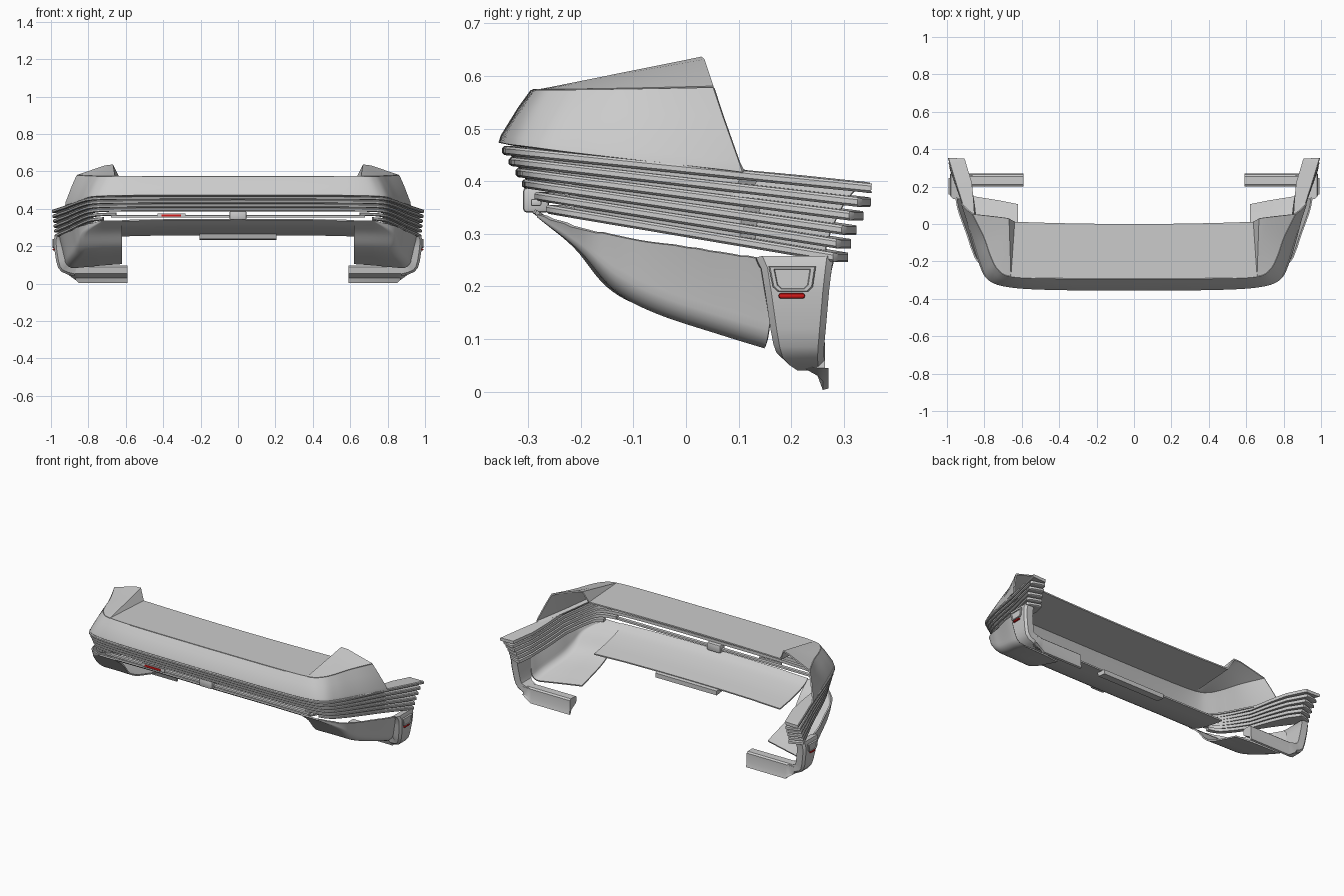
import bpy, bmesh, math
from mathutils import Vector

if "Cube" in bpy.data.objects:
    bpy.data.objects.remove(bpy.data.objects["Cube"])


def spline(pts, n=6):
    """Catmull-Rom curve through control points."""
    p = [Vector(q) for q in pts]
    p = [2 * p[0] - p[1]] + p + [2 * p[-1] - p[-2]]
    out = []
    for i in range(1, len(p) - 2):
        a, b, c, d = p[i - 1:i + 3]
        for j in range(n):
            t = j / n
            out.append(0.5 * (2 * b + (c - a) * t + (2 * a - 5 * b + 4 * c - d) * t * t
                              + (3 * b - a - 3 * c + d) * t ** 3))
    return out + [p[-2]]


def loft(name, sections, ring=False, caps=(False, False), thick=0, mirror=True):
    """Skin a list of equal-length point sections."""
    bm = bmesh.new()
    rows = [[bm.verts.new(v) for v in s] for s in sections]
    n = len(rows[0])
    for a, b in zip(rows, rows[1:]):
        for i in range(n if ring else n - 1):
            j = (i + 1) % n
            bm.faces.new((a[i], a[j], b[j], b[i]))
    if caps[0]:
        bm.faces.new(rows[0])
    if caps[1]:
        bm.faces.new(rows[-1])
    bmesh.ops.remove_doubles(bm, verts=bm.verts, dist=1e-5)
    bmesh.ops.recalc_face_normals(bm, faces=bm.faces)
    return finish(name, bm, thick, mirror)


def finish(name, bm, thick=0, mirror=False, color=None):
    me = bpy.data.meshes.new(name)
    bm.to_mesh(me)
    bm.free()
    ob = bpy.data.objects.new(name, me)
    bpy.context.collection.objects.link(ob)
    if thick:
        m = ob.modifiers.new("thickness", 'SOLIDIFY')
        m.thickness, m.offset = thick, 0
    if mirror:
        m = ob.modifiers.new("mirror", 'MIRROR')
        m.merge_threshold = 0.001
    if color:
        me.materials.append(color)
    return ob


def box(name, x, y, z, bevel=0.0, mirror=False, color=None):
    bm = bmesh.new()
    bmesh.ops.create_cube(bm, size=1)
    for v in bm.verts:
        v.co = [(r[0] + r[1]) / 2 + c * (r[1] - r[0]) for r, c in zip((x, y, z), v.co)]
    if bevel:
        bmesh.ops.bevel(bm, geom=bm.edges[:], offset=bevel, segments=2, affect='EDGES', profile=0.5)
    return finish(name, bm, 0, mirror, color)


def outward(path):
    """Outward plan normals along a path running from the centre to the back."""
    res = []
    for i in range(len(path)):
        t = path[min(i + 1, len(path) - 1)] - path[max(i - 1, 0)]
        res.append(Vector((t.y, -t.x, 0)).normalized())
    if path[0].x < 1e-4:
        res[0] = Vector((0, -1, 0))
    return res


red = bpy.data.materials.new("red")
red.diffuse_color = (0.65, 0.01, 0.01, 1)
red.use_nodes = True
red.node_tree.nodes["Principled BSDF"].inputs["Base Color"].default_value = red.diffuse_color

# Upper shell: sloped wall, raised side fins and deck
bottom = spline([(0, -.353, .475), (.45, -.349, .475), (.68, -.333, .472), (.775, -.295, .467),
                 (.818, -.21, .456), (.862, -.07, .44), (.922, .108, .42)])
top = spline([(0, -.292, .571), (.45, -.289, .571), (.66, -.278, .571), (.728, -.24, .571),
              (.765, -.17, .572), (.80, -.07, .574), (.86, .053, .577)])
n = len(bottom)
start = 12
sections = []
for i, (b, t, nm) in enumerate(zip(bottom, top, outward(bottom))):
    mid = b.lerp(t, .1) + nm * .002
    bulge = b.lerp(t, .65) + nm * .003
    sections.append([b - nm * .03 - Vector((0, 0, .005)), b, mid, bulge, t])
loft("upper_bumper_wall", sections, thick=.008)
fin = []
corner = Vector((.66, -.278, .571))
for i in range(start, n):
    f = (i - start) / (n - 1 - start)
    fin.append([top[i]] + [corner.lerp(Vector(e), f) for e in
                           ((.71, .036, .628), (.67, .03, .633), (.64, .012, .571))])
loft("corner_fin", fin, thick=.008)
deck = [p for p in top[:13]]
loft("rear_deck", [deck, [Vector((p.x * .64 / .66, .012 * (p.x / .66) ** 2, .571)) for p in deck]],
     thick=.008)

# Wrap-around slats, the lower two only at the corners
plan = spline([(0, -.35, 0), (.45, -.347, 0), (.69, -.332, 0), (.785, -.295, 0), (.83, -.21, 0),
               (.87, -.08, 0), (.918, .1, 0), (.962, .24, 0), (.995, .35, 0)])
front_y = [-.350, -.337, -.324, -.312, -.300, -.288]
back_y = [.352, .326, .310, .296, .285, .279]
front_z = [.458, .437, .416, .395, .373, .35]
back_z = [.386, .360, .334, .307, .281, .255]


def slat_path(k):
    out = []
    for p in plan:
        f = (p.y + .35) / .7
        out.append(Vector((p.x * (1 - .003 * k), front_y[k] + f * (back_y[k] - front_y[k]),
                           front_z[k] + f * (back_z[k] - front_z[k]))))
    return out


paths = [slat_path(k) for k in range(6)]
up = Vector((0, 0, 1))
for k, path in enumerate(paths):
    s = [0, 0, 0, 0, 11, 14][k]
    sections = []
    for p, nm in list(zip(path, outward(path)))[s:]:
        f = min(max((p.y + .05) / .25, 0), 1)
        d, h = .03 + .055 * f, .0085 + .0005 * f
        back = -nm * d
        back.y = max(back.y, -.02) if p.y > 0 else back.y
        back.y = min(back.y, .35 - p.y) if p.y > .2 else back.y
        sections.append([p + back + up * h, p - nm * .004 + up * h, p + up * h * .5,
                         p - up * h * .5, p - nm * .005 - up * h, p + back - up * h])
    # rounded tip
    last = sections[-1]
    mid = sum(last, Vector()) / 6
    tip = [mid + (v - mid) * .7 + Vector((0, .006, 0)) for v in last]
    if k:
        sections.append(tip)
    loft(f"slat_{k + 1}", sections, ring=True, caps=(s > 0, True))


def backing(name, ks, s, e):
    """Sheet closing the gaps between slats."""
    rows = []
    for k in ks:
        nm = outward(paths[k])
        rows.append([p - m * (.015 if p.y < .11 else .04) for p, m in zip(paths[k], nm)][s:e])
    loft(name, rows, thick=.006)


backing("front_slat_backing", range(4), 0, 22)
backing("side_slat_backing", range(6), 21, len(plan) - 2)

# Centre grille bar, latch block and badge
box("grille_bar", (-.68, .68), (-.295, -.275), (.353, .366), .003)
box("latch_block", (-.045, .045), (-.31, -.26), (.34, .388), .008)
box("badge_plate", (-.43, -.28), (-.302, -.292), (.352, .375), .003)
box("badge_insert", (-.41, -.305), (-.306, -.299), (.358, .369), .002, color=red)

# Lower valance: long centre undertray with a dropped flap
prof = spline([(-.29, .343, 0), (-.24, .312, 0), (-.14, .283, 0), (-.02, .262, 0)], 4)
loft("valance_centre", [[(x, p.x + .01 * (x / .62) ** 2, p.y - .006 * (x / .62) ** 4) for p in prof]
                        for x in (0, .21, .42, .62)], thick=.008)
loft("valance_flap", [[(x, -.06, .268), (x, -.05, .238), (x, .0, .232), (x, .0, .258)]
                      for x in (0, .205)], ring=True, caps=(False, True))

# Lower corners: curved floor rolling up into a side wall
low = spline([(.73, -.28, .334), (.83, -.2, .272), (.865, -.13, .195), (.89, -.05, .152),
              (.935, .08, .11), (.952, .16, .086)])
rim = spline([(-.28, .337, 0), (-.2, .311, 0), (-.1, .290, 0), (.02, .272, 0), (.14, .253, 0)], 8)
sections = []
for p in low:
    f = (p.y + .28) / .44
    top_z = min(rim, key=lambda q: abs(q.x - (p.y - .02 * f))).y
    r = min(.045, (top_z - p.z) * .4)
    lean = .03 * f
    sec = [Vector((.62, p.y - .055 * f, p.z + .022 * f)),
           Vector((.72, p.y - .035 * f, p.z + .015 * f))]
    for j in range(6):
        a = j / 5 * math.pi / 2
        sec.append(Vector((p.x - lean - r + r * math.sin(a), p.y - .01 * f * (1 - j / 5),
                           p.z + r * (1 - math.cos(a)))))
    sec.append(Vector((p.x, p.y - .02 * f, top_z)))
    sections.append(sec)
loft("valance_corner", sections, thick=.008)

# Rear end panels curling inward below
leg = [(.978, .133, .280, .258), (.985, .143, .277, .235), (.983, .15, .272, .19),
       (.972, .16, .266, .12), (.962, .166, .263, .085), (.945, .172, .262, .064),
       (.915, .185, .263, .05), (.875, .2, .264, .04)]
sections = []
for i, (x, y0, y1, z) in enumerate(leg):
    a = leg[max(i - 1, 0)]
    b = leg[min(i + 1, len(leg) - 1)]
    nm = Vector((b[3] - a[3], 0, a[0] - b[0])).normalized()
    inn = nm * .052
    p0, p1 = Vector((x, y0, z)), Vector((x, y1, z))
    ey = Vector((0, .012, 0))
    sections.append([p0 + inn, p0 + nm * .012, p0 + ey, p1 - ey, p1 + nm * .012, p1 + inn])
loft("end_panel", sections, ring=True, caps=(True, True))

# Feet
foot = [(.2, .088), (.21, .096), (.255, .096), (.264, .088), (.264, .035), (.271, .006),
        (.26, .003), (.25, .03), (.205, .055)]
loft("foot", [[(x, y, max(z, lo)) for y, z in foot]
              for x, lo in ((.59, 0), (.85, 0), (.87, .02), (.905, .045))], ring=True, caps=(True, True))

# Side marker plates and red reflectors
frame = [(.157, .238), (.247, .238), (.241, .199), (.232, .19), (.175, .19), (.165, .199)]
cy, cz = .202, .214
loft("marker_plate", [[(x, cy + (y - cy) * s, cz + (z - cz) * s) for y, z in frame]
                      for x, s in ((.97, 1), (.99, 1), (.993, .94), (.993, .78), (.989, .74))],
     ring=True, caps=(True, True))
box("side_reflector", (.965, .991), (.176, .226), (.177, .187), .004, mirror=True, color=red)

# Bake thickness and mirroring so sharp edges are found on the final shapes
bpy.ops.object.select_all(action='SELECT')
bpy.context.view_layer.objects.active = bpy.context.selected_objects[0]
bpy.ops.object.convert(target='MESH')
bpy.ops.object.shade_smooth_by_angle(angle=math.radians(30))
